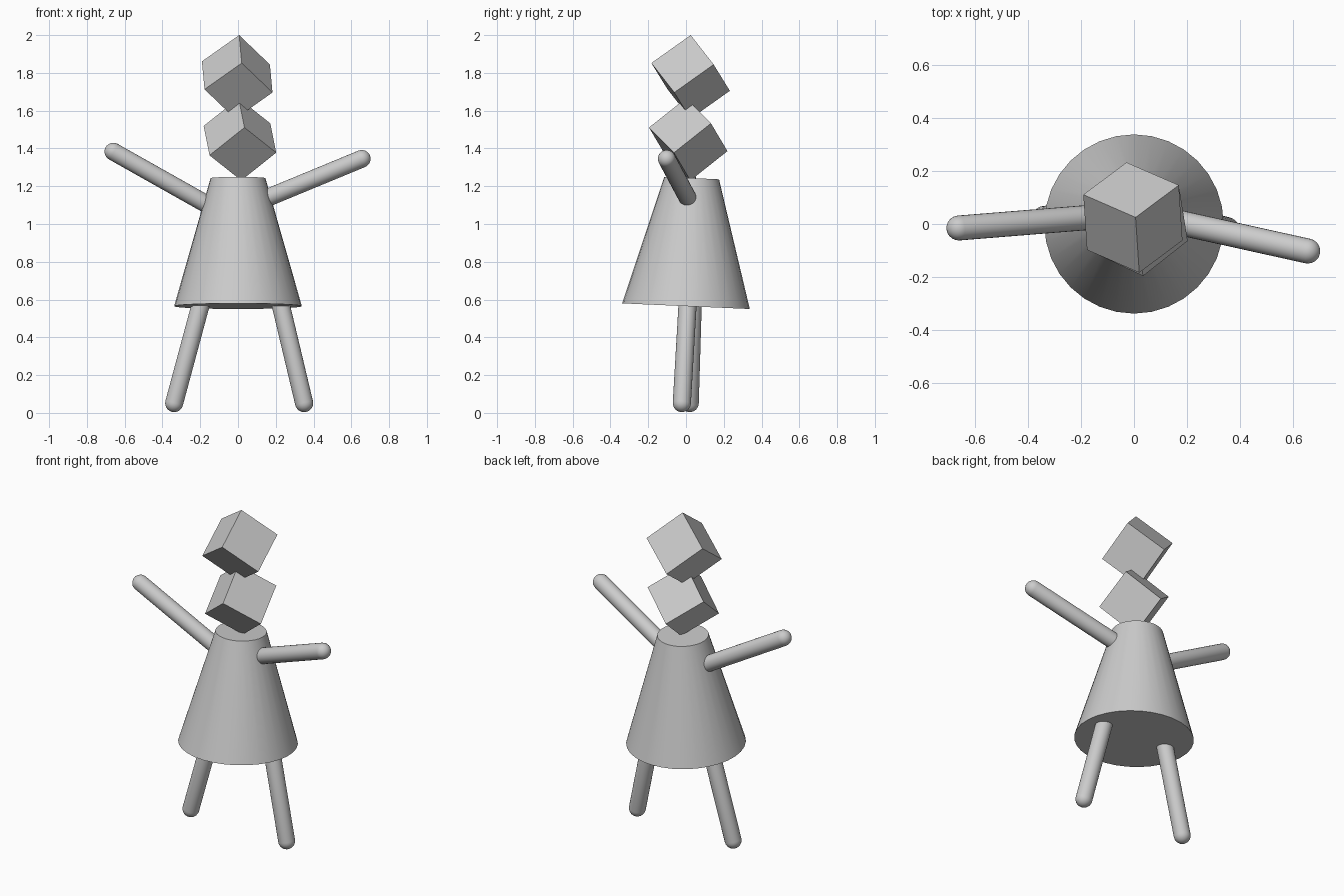
import bpy, bmesh, math
from mathutils import Vector, Matrix

if "Cube" in bpy.data.objects:
    bpy.data.objects.remove(bpy.data.objects["Cube"])

grey = bpy.data.materials.new("light_grey")
grey.diffuse_color = (0.6, 0.6, 0.6, 1)
grey.use_nodes = True
grey.node_tree.nodes["Principled BSDF"].inputs["Base Color"].default_value = grey.diffuse_color


def finish(bm, name, matrix, smooth_angle=None):
    bmesh.ops.recalc_face_normals(bm, faces=bm.faces)
    me = bpy.data.meshes.new(name)
    bm.to_mesh(me)
    bm.free()
    me.materials.append(grey)
    ob = bpy.data.objects.new(name, me)
    bpy.context.collection.objects.link(ob)
    ob.matrix_world = matrix
    if smooth_angle:
        bpy.ops.object.select_all(action='DESELECT')
        ob.select_set(True)
        bpy.context.view_layer.objects.active = ob
        bpy.ops.object.shade_smooth_by_angle(angle=math.radians(smooth_angle))
    return ob


def align_z(start, end):
    d = end - start
    return Matrix.Translation(start) @ d.to_track_quat('Z', 'Y').to_matrix().to_4x4()


def capsule(name, start, end, r, sides=24, steps=6):
    """Round-ended rod between two cap centres."""
    start, end = Vector(start), Vector(end)
    length = (end - start).length
    bm = bmesh.new()
    pts = []
    for z0, a0 in ((0, -90), (length, 0)):
        for i in range(steps + 1):
            a = math.radians(a0 + 90 * i / steps)
            pts.append((r * math.cos(a), 0, z0 + r * math.sin(a)))
    vs = [bm.verts.new(p) for p in pts]
    edges = [bm.edges.new(e) for e in zip(vs, vs[1:])]
    bmesh.ops.spin(bm, geom=vs + edges, axis=(0, 0, 1), cent=(0, 0, 0),
                   angle=math.tau, steps=sides)
    bmesh.ops.remove_doubles(bm, verts=bm.verts, dist=1e-4)
    finish(bm, name, align_z(start, end), 40)


def tilted_cube(name, top, a, b, size):
    """Cube balanced on a corner: top corner plus directions of two edges."""
    x = Vector(a).normalized()
    y = Vector(b)
    y = (y - x * y.dot(x)).normalized()
    z = x.cross(y)
    if z.z > 0:
        z = -z
    centre = Vector(top) + (x + y + z) * size / 2
    rot = Matrix((x, y, -z if x.cross(y).dot(z) < 0 else z)).transposed().to_4x4()
    bm = bmesh.new()
    bmesh.ops.create_cube(bm, size=size)
    finish(bm, name, Matrix.Translation(centre) @ rot)


# Dress-like body: slightly leaning truncated cone
base, neck = Vector((0, 0, 0.565)), Vector((0, 0.03, 1.243))
bm = bmesh.new()
bmesh.ops.create_cone(bm, cap_ends=True, segments=32, radius1=0.338,
                      radius2=0.145, depth=(neck - base).length)
finish(bm, "body", align_z((base + neck) / 2, neck), 40)

# Two stacked cubes standing on their corners
tilted_cube("lower_head_cube", (0.003, 0.0, 1.666), (0.168, 0.132, -0.133), (0.03, -0.196, -0.154), 0.252)
tilted_cube("upper_head_cube", (0.006, 0.025, 2.0), (0.161, 0.12, -0.154), (0.014, -0.208, -0.148), 0.256)

# Limbs
capsule("right_arm", (0.14, 0.012, 1.132), (0.655, -0.102, 1.345), 0.047)
capsule("left_arm", (-0.14, 0.027, 1.09), (-0.66, -0.015, 1.383), 0.047)
capsule("right_leg", (0.215, 0.011, 0.62), (0.35, -0.022, 0.052), 0.048)
capsule("left_leg", (-0.185, 0.037, 0.62), (-0.338, 0.02, 0.052), 0.048)
